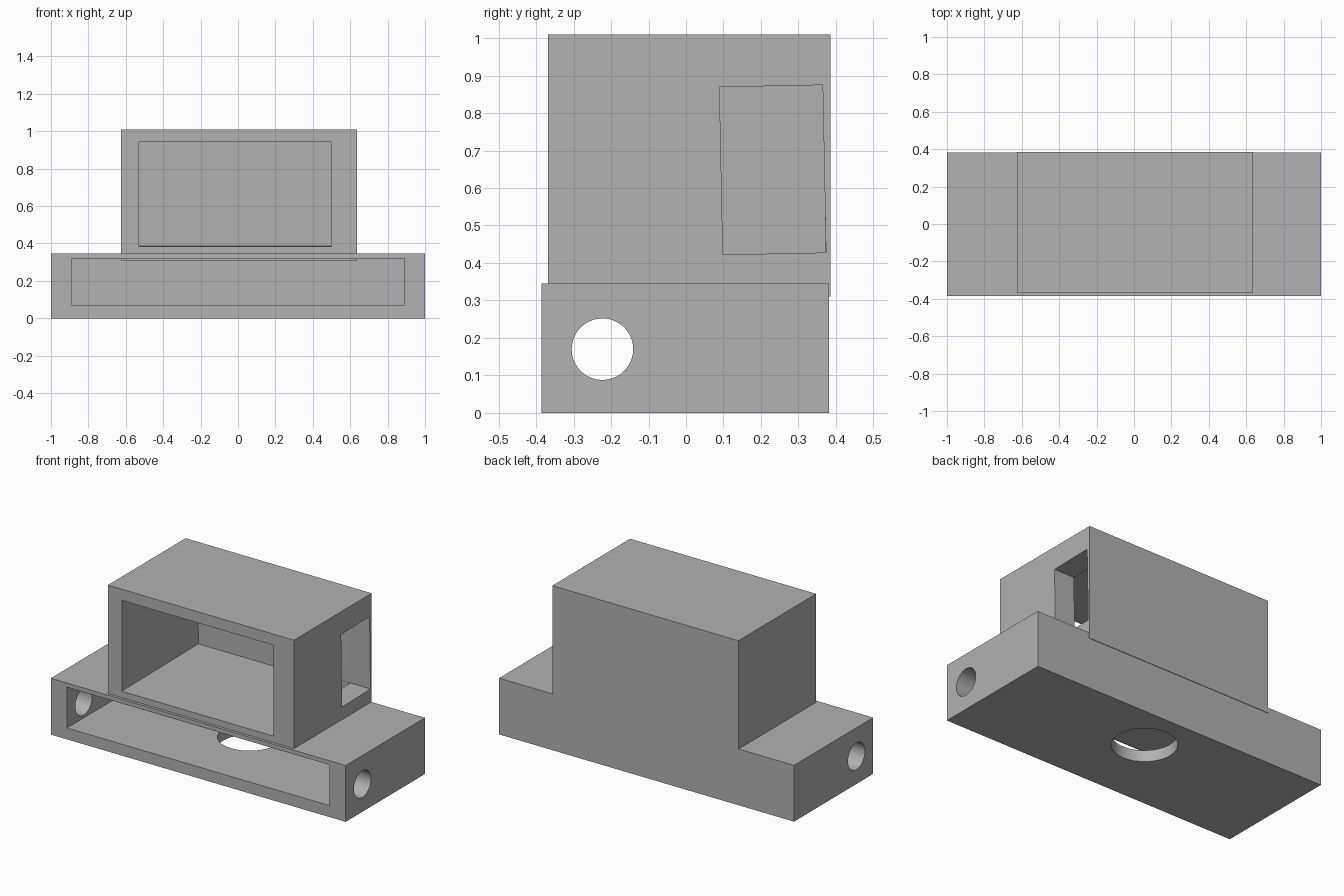
import bpy
from mathutils import Vector, Matrix

old = bpy.data.objects.get("Cube")
if old:
    bpy.data.objects.remove(old, do_unlink=True)

grey = bpy.data.materials.new("light grey")
grey.use_nodes = True
colour = (0.445, 0.445, 0.445, 1)
grey.diffuse_color = colour
grey.node_tree.nodes["Principled BSDF"].inputs["Base Color"].default_value = colour


def box(name, low, high, tilt=0.0):
    """Box between two corners, leaning back about x by tilt."""
    low, high = Vector(low), Vector(high)
    bpy.ops.mesh.primitive_cube_add(size=1)
    ob = bpy.context.object
    ob.name = name
    size = high - low
    ob.data.transform(Matrix.Translation((low + high) / 2)
                      @ Matrix.Rotation(tilt, 4, "X")
                      @ Matrix.Diagonal((*size, 1)))
    ob.data.materials.append(grey)
    return ob


def rod(name, radius, depth, centre, rotation=(0, 0, 0)):
    bpy.ops.mesh.primitive_cylinder_add(vertices=64, radius=radius, depth=depth,
                                        location=centre, rotation=rotation)
    ob = bpy.context.object
    ob.name = name
    ob.data.materials.append(grey)
    return ob


def carve(body, cutters):
    """Cut each cutter out of the body, then drop the cutter."""
    bpy.context.view_layer.update()
    for cutter in cutters:
        cutter.hide_render = True
        bpy.ops.object.select_all(action="DESELECT")
        body.select_set(True)
        bpy.context.view_layer.objects.active = body
        mod = body.modifiers.new("cut", "BOOLEAN")
        mod.operation = "DIFFERENCE"
        mod.solver = "EXACT"
        mod.object = cutter
        bpy.ops.object.modifier_apply(modifier=mod.name)
        bpy.data.objects.remove(cutter, do_unlink=True)
    bpy.ops.object.shade_smooth_by_angle()


# Wide base: front slot, axle hole through both ends, round hole in the floor
base = box("base", (-1, -0.385, 0), (1, 0.382, 0.345))
carve(base, [
    box("slot_cutter", (-0.89, -0.6, 0.07), (0.89, 0.36, 0.32)),
    rod("side_hole_cutter", 0.082, 3, (0, -0.223, 0.17), (0, 1.5708, 0)),
    rod("floor_hole_cutter", 0.18, 0.3, (0.01, 0.1, 0)),
])

# Upper housing: open front and a window in the +x wall
housing = box("housing", (-0.625, -0.368, 0.31), (0.637, 0.385, 1.01))
carve(housing, [
    box("cavity_cutter", (-0.53, -0.5, 0.388), (0.5, 0.37, 0.945), 0.01),
    box("window_cutter", (0.4, 0.094, 0.425), (0.8, 0.369, 0.872), 0.02),
])
